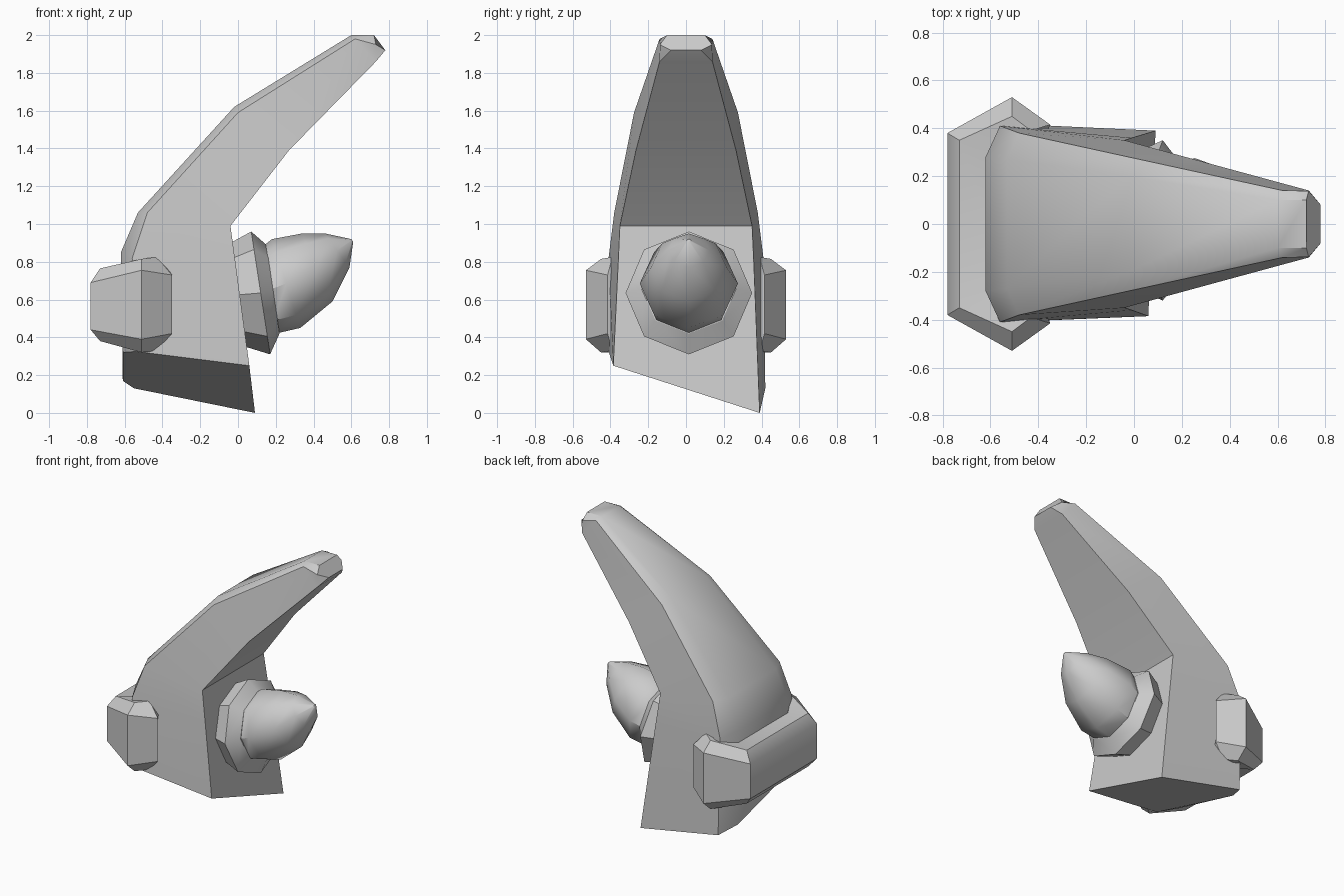
import bpy, bmesh, math

if "Cube" in bpy.data.objects:
    bpy.data.objects.remove(bpy.data.objects["Cube"])


def loft(name, rings, angle=35):
    """Skin closed rings of equal point count and cap both ends."""
    bm = bmesh.new()
    loops = [[bm.verts.new(p) for p in ring] for ring in rings]
    n = len(rings[0])
    for a, b in zip(loops, loops[1:]):
        for i in range(n):
            j = (i + 1) % n
            bm.faces.new((a[i], a[j], b[j], b[i]))
    bm.faces.new(loops[0][::-1])
    bm.faces.new(loops[-1])
    bmesh.ops.remove_doubles(bm, verts=bm.verts, dist=0.0005)
    bmesh.ops.recalc_face_normals(bm, faces=bm.faces)
    mesh = bpy.data.meshes.new(name)
    bm.to_mesh(mesh)
    bm.free()
    obj = bpy.data.objects.new(name, mesh)
    bpy.context.collection.objects.link(obj)
    bpy.ops.object.select_all(action='DESELECT')
    obj.select_set(True)
    bpy.context.view_layer.objects.active = obj
    bpy.ops.object.shade_smooth_by_angle(angle=math.radians(angle))
    return obj


# Curved horn: section = outer edge, chamfer corner, inner corner, mirrored in y
def section(outer, chamfer, inner):
    half = [outer, chamfer, inner]
    return half + [(x, -y, z) for x, y, z in reversed(half)]


base = [(-0.61, 0.28, 0.17), (-0.55, 0.42, 0.13), (0.09, 0.39, 0.0),
        (0.06, -0.385, 0.25), (-0.54, -0.41, 0.325), (-0.61, -0.28, 0.32)]
horn = [
    base,
    section((-0.62, 0.28, 0.85), (-0.56, 0.41, 0.82), (-0.01, 0.36, 0.77)),
    section((-0.53, 0.27, 1.06), (-0.48, 0.38, 1.06), (-0.04, 0.35, 0.99)),
    section((-0.02, 0.20, 1.62), (0.0, 0.275, 1.59), (0.27, 0.265, 1.39)),
    section((0.60, 0.10, 2.0), (0.62, 0.14, 1.98), (0.73, 0.14, 1.86)),
    section((0.72, 0.10, 2.0), (0.73, 0.138, 1.95), (0.78, 0.08, 1.92)),
]
loft("curved_horn", horn)


# Wrap-around band: each station = outer face (x, y, low, high), shoulder, buried core
def band_station(outer, shoulder, core):
    ox, oy, olo, ohi = outer
    sx, sy, slo, shi = shoulder
    cx, cy = core
    return [(ox, oy, olo), (ox, oy, ohi), (sx, sy, shi),
            (cx, cy, shi), (cx, cy, slo), (sx, sy, slo)]


side = [
    ((-0.35, 0.415, 0.42, 0.73), (-0.43, 0.39, 0.33, 0.825), (-0.40, 0.30)),
    ((-0.51, 0.53, 0.39, 0.755), (-0.51, 0.45, 0.32, 0.815), (-0.48, 0.30)),
    ((-0.78, 0.38, 0.44, 0.69), (-0.73, 0.35, 0.38, 0.765), (-0.52, 0.22)),
]
flip = lambda t: (t[0], -t[1], *t[2:])
stations = side + [tuple(flip(t) for t in s) for s in reversed(side)]
loft("back_band", [band_station(*s) for s in stations])


# Tilted eight-sided rings given by top point, bottom point and half width in y
def tilted_ring(tx, tz, bx, bz, ry, n=8):
    ring = []
    for i in range(n):
        a = 2 * math.pi * i / n
        c = math.cos(a)
        ring.append(((tx + bx) / 2 + c * (tx - bx) / 2,
                     0.015 + ry * math.sin(a),
                     (tz + bz) / 2 + c * (tz - bz) / 2))
    return ring


# Collar seated in the front of the horn
loft("spike_collar", [tilted_ring(*r) for r in (
    (-0.04, 0.90, 0.04, 0.35, 0.28),
    (0.07, 0.96, 0.17, 0.31, 0.335),
    (0.15, 0.89, 0.22, 0.42, 0.25))])

# Blunt spike curving upward from the collar
loft("spike", [tilted_ring(*r) for r in (
    (0.13, 0.88, 0.20, 0.42, 0.24),
    (0.18, 0.92, 0.33, 0.45, 0.26),
    (0.34, 0.95, 0.50, 0.59, 0.20),
    (0.46, 0.95, 0.59, 0.77, 0.11),
    (0.60, 0.92, 0.61, 0.905, 0.012))], angle=45)
